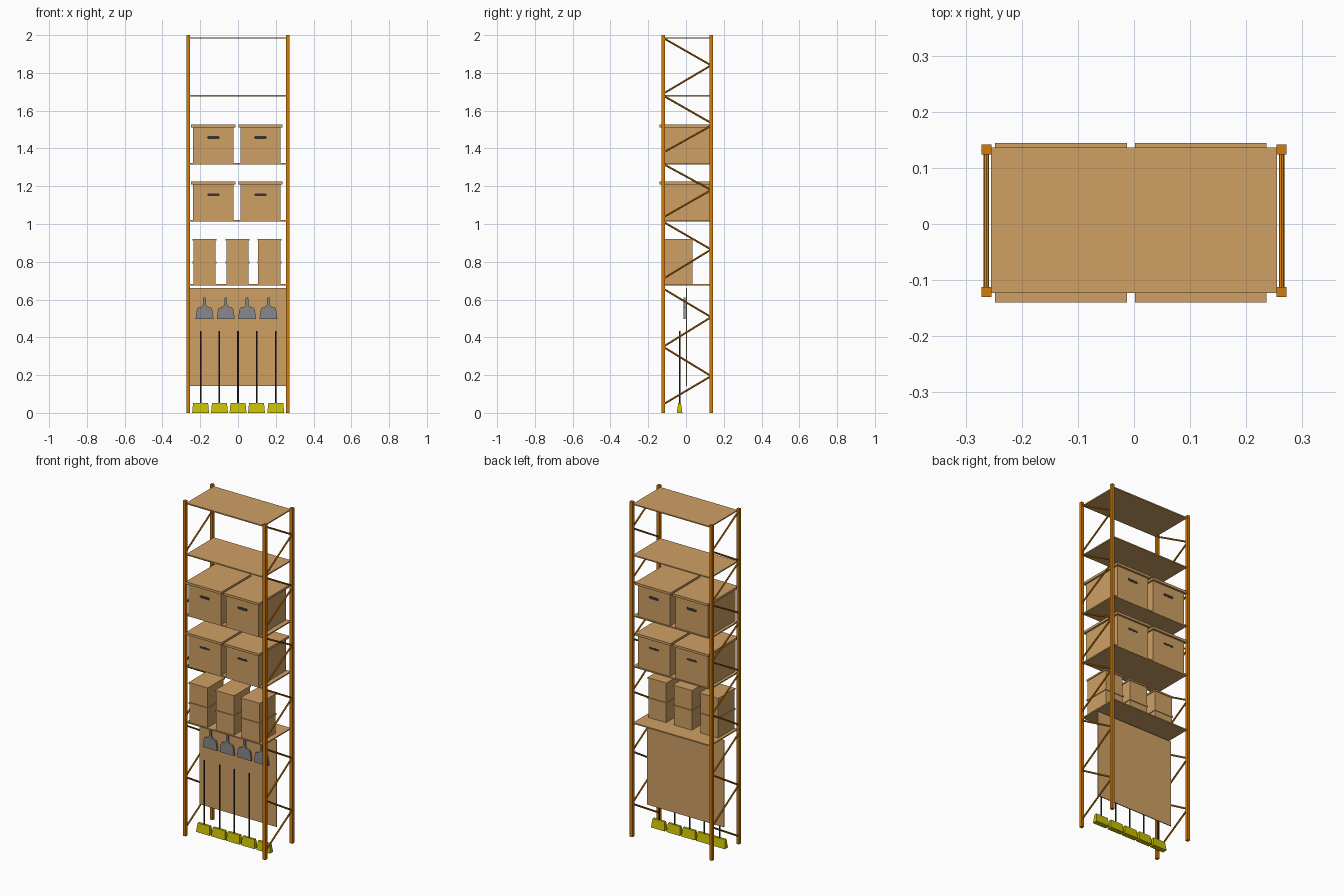
import bpy, bmesh, math
from mathutils import Vector

if "Cube" in bpy.data.objects:
    bpy.data.objects.remove(bpy.data.objects["Cube"])


def mat(name, r, g, b):
    m = bpy.data.materials.new(name)
    m.diffuse_color = (r, g, b, 1)
    m.use_nodes = True
    m.node_tree.nodes["Principled BSDF"].inputs["Base Color"].default_value = m.diffuse_color
    return m


ORANGE = mat("orange steel", 0.64, 0.2, 0.004)
TAN = mat("tan cardboard", 0.62, 0.35, 0.127)
GREY = mat("grey metal", 0.25, 0.25, 0.26)
YELLOW = mat("yellow bristle", 0.58, 0.52, 0.001)
DARK = mat("dark handle", 0.035, 0.033, 0.03)


def finish(bm, name, m):
    bmesh.ops.recalc_face_normals(bm, faces=bm.faces[:])
    me = bpy.data.meshes.new(name)
    bm.to_mesh(me)
    bm.free()
    me.materials.append(m)
    ob = bpy.data.objects.new(name, me)
    bpy.context.collection.objects.link(ob)
    return ob


def box(name, m, x0, x1, y0, y1, z0, z1):
    bm = bmesh.new()
    bmesh.ops.create_cube(bm, size=1)
    for v in bm.verts:
        v.co = Vector((x1 if v.co.x > 0 else x0,
                       y1 if v.co.y > 0 else y0,
                       z1 if v.co.z > 0 else z0))
    return finish(bm, name, m)


def rod(name, m, a, b, r, sides=8):
    a, b = Vector(a), Vector(b)
    bm = bmesh.new()
    bmesh.ops.create_cone(bm, cap_ends=True, segments=sides, radius1=r, radius2=r,
                          depth=(b - a).length)
    q = Vector((0, 0, 1)).rotation_difference(b - a)
    for v in bm.verts:
        v.co = q @ v.co + (a + b) / 2
    return finish(bm, name, m)


def plate(name, m, pts, y0, y1):
    """Extrude an x/z outline along y."""
    bm = bmesh.new()
    f = bm.faces.new([bm.verts.new((x, y0, z)) for x, z in pts])
    ext = bmesh.ops.extrude_face_region(bm, geom=[f])
    for v in ext["geom"]:
        if isinstance(v, bmesh.types.BMVert):
            v.co.y = y1
    return finish(bm, name, m)


# Corner posts and zigzag bracing on both end frames
YF, YB = -0.121, 0.133
BRACES = [(0.045, 0.195), (0.35, 0.195), (0.35, 0.507), (0.658, 0.507),
          (0.71, 0.865), (1.012, 0.865), (1.035, 1.18), (1.318, 1.18),
          (1.378, 1.52), (1.68, 1.535), (1.69, 1.84), (1.985, 1.84)]
for s in (-1, 1):
    x = s * 0.263
    for y in (YF, YB):
        box("post", ORANGE, x - 0.009, x + 0.009, y - 0.009, y + 0.009, 0, 2)
    for zf, zb in BRACES:
        rod("brace", ORANGE, (x, YF, zf), (x, YB, zb), 0.005)

# Shelf boards
for z in (0.682, 1.02, 1.322, 1.683, 1.988):
    box("shelf", TAN, -0.2545, 0.2545, -0.123, 0.136, z - 0.007, z)

# Large lidded boxes with handle slots front and back
for z, t in ((1.02, 0.006), (1.322, 0.008)):
    for cx in (-0.13, 0.119):
        box("large_box", TAN, cx - 0.107, cx + 0.107, -0.128, 0.132, z, z + 0.19)
        box("large_box_lid", TAN, cx - 0.1175, cx + 0.1175, -0.14, 0.144,
            z + 0.19, z + 0.204)
        zc = z + 0.135
        pts = [(cx - 0.035, zc), (cx - 0.028, zc - t), (cx + 0.028, zc - t),
               (cx + 0.035, zc), (cx + 0.028, zc + t), (cx - 0.028, zc + t)]
        plate("handle_slot_front", DARK, pts, -0.129, -0.1275)
        plate("handle_slot_back", DARK, pts, 0.1315, 0.133)

# Small boxes, stacked in pairs
for cx in (-0.177, -0.003, 0.166):
    for z in (0.682, 0.802):
        box("small_box", TAN, cx - 0.059, cx + 0.059, -0.119, 0.034, z, z + 0.11)
        box("small_box_lid", TAN, cx - 0.063, cx + 0.063, -0.123, 0.038,
            z + 0.11, z + 0.119)

# Hanging board with dustpans in front
box("hanging_board", TAN, -0.2545, 0.2545, 0.0, 0.005, 0.143, 0.662)
half = [(0.0475, 0.498), (0.041, 0.545), (0.036, 0.556), (0.014, 0.563),
        (0.007, 0.575), (0.007, 0.605), (0.004, 0.611)]
for cx in (-0.177, -0.065, 0.048, 0.161):
    pts = [(cx + x, z) for x, z in half] + [(cx - x, z) for x, z in reversed(half)]
    plate("dustpan", GREY, pts, -0.012, -0.002)

# Brooms with flared heads
for cx in (-0.198, -0.098, 0.0, 0.098, 0.2):
    head = box("broom_head", YELLOW, cx - 0.045, cx + 0.045, -0.049, -0.019, 0, 0.052)
    for v in head.data.vertices:
        if v.co.z > 0.03:
            v.co.x = cx + (v.co.x - cx) * 0.88
            v.co.y = -0.034 + (v.co.y + 0.034) * 0.5
    rod("broom_handle", DARK, (cx, -0.034, 0.05), (cx, -0.034, 0.434), 0.004)
